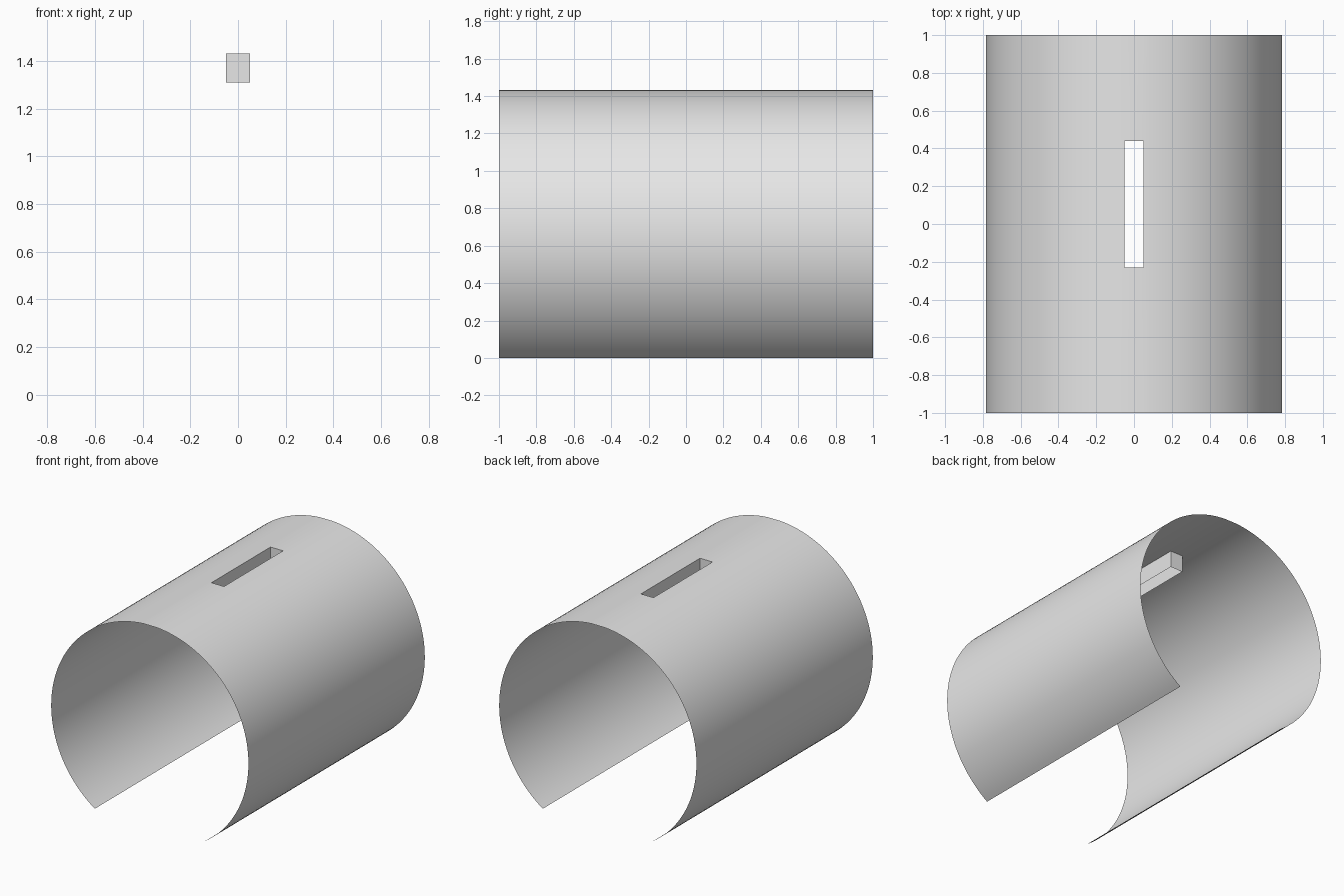
import bpy, bmesh, math

if "Cube" in bpy.data.objects:
    bpy.data.objects.remove(bpy.data.objects["Cube"])

R, CZ = 0.783, 0.65            # shell radius and axis height
Y0, Y1 = -0.23, 0.44           # slot extent along the shell
HW, SLOT_Z = 0.05, 1.31        # slot half width and bottom of its walls

grey = bpy.data.materials.new("light grey")
grey.diffuse_color = (0.8, 0.8, 0.8, 1)
grey.use_nodes = True
grey.node_tree.nodes["Principled BSDF"].inputs["Base Color"].default_value = grey.diffuse_color


def finish(name, bm):
    me = bpy.data.meshes.new(name)
    bm.to_mesh(me)
    bm.free()
    me.materials.append(grey)
    ob = bpy.data.objects.new(name, me)
    bpy.context.collection.objects.link(ob)
    return ob


# Arc angles measured from the top, mirrored, with a break at each slot edge
end = math.acos(-CZ / R)
slot = math.asin(HW / R)
N = 60
half = [slot + (end - slot) * i / N for i in range(N + 1)]
angles = [-a for a in reversed(half)] + half

# Open thin tube with a slot left out at the top
bm = bmesh.new()
ys = [-1, Y0, Y1, 1]
rows = [[bm.verts.new((R * math.sin(a), y, CZ + R * math.cos(a))) for a in angles]
        for y in ys]
for j in range(3):
    for i in range(len(angles) - 1):
        if j == 1 and i == N:
            continue
        bm.faces.new((rows[j][i], rows[j][i + 1], rows[j + 1][i + 1], rows[j + 1][i]))
shell = finish("tube_shell", bm)
bpy.context.view_layer.objects.active = shell
shell.select_set(True)
bpy.ops.object.shade_smooth_by_angle(angle=math.radians(30))

# Four walls hanging down from the slot, open top and bottom
bm = bmesh.new()
corners = [(-HW, Y0), (HW, Y0), (HW, Y1), (-HW, Y1)]
top_z = CZ + R * math.cos(slot)
top = [bm.verts.new((x, y, top_z)) for x, y in corners]
low = [bm.verts.new((x, y, SLOT_Z)) for x, y in corners]
for i in range(4):
    k = (i + 1) % 4
    bm.faces.new((top[i], top[k], low[k], low[i]))
finish("slot_walls", bm)
